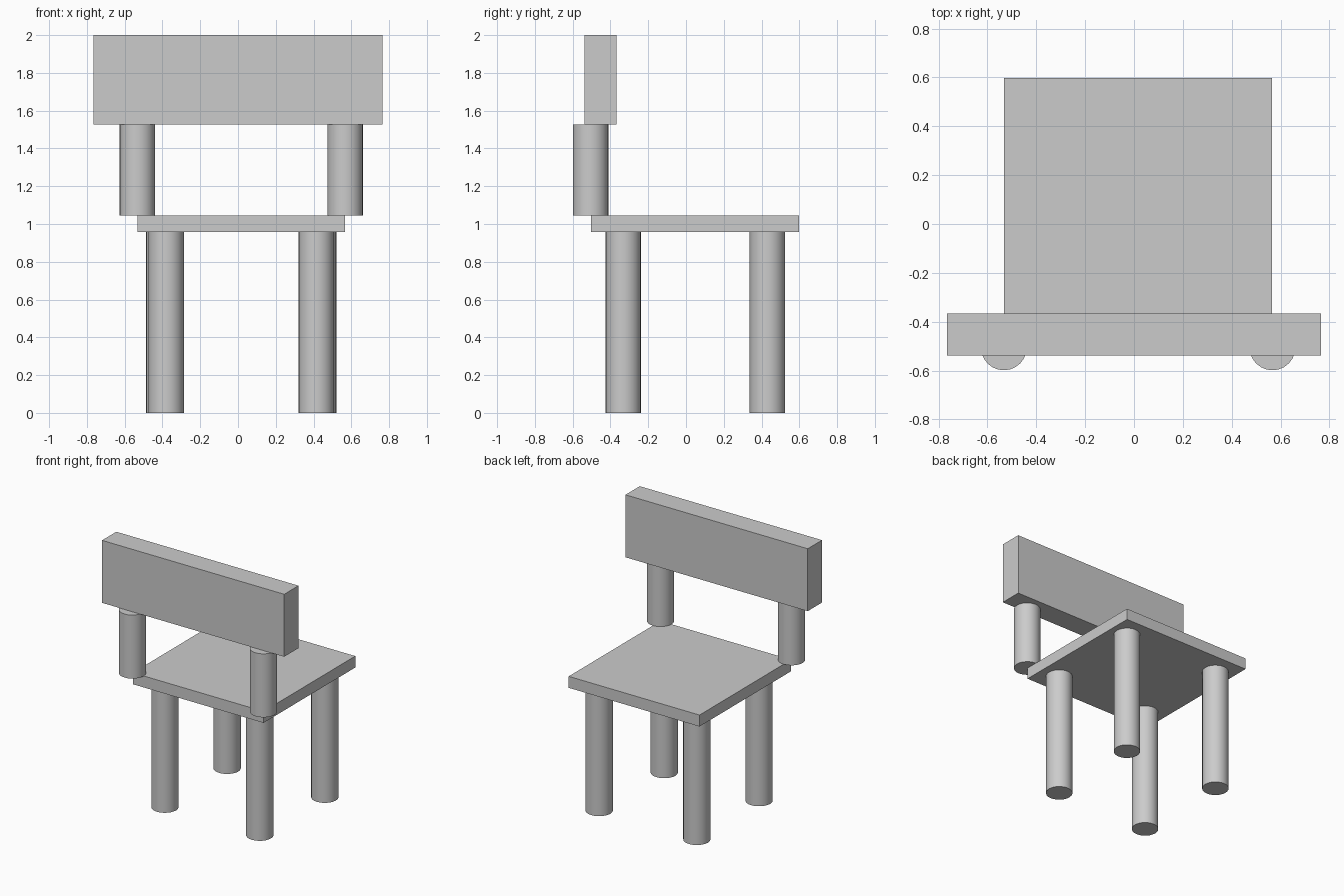
import bpy
from math import radians

if "Cube" in bpy.data.objects:
    bpy.data.objects.remove(bpy.data.objects["Cube"])

CX = 0.017          # seat and legs sit slightly off centre
SEAT_BOTTOM, SEAT_TOP, BACK_BOTTOM, TOP = 0.957, 1.044, 1.526, 2.0
RADIUS = 0.094


def box(name, lo, hi):
    centre = [(a + b) / 2 for a, b in zip(lo, hi)]
    bpy.ops.mesh.primitive_cube_add(size=1, location=centre)
    ob = bpy.context.object
    ob.name = name
    ob.scale = [b - a for a, b in zip(lo, hi)]
    bpy.ops.object.transform_apply(location=False, rotation=False, scale=True)
    return ob


def post(name, x, y, z0, z1):
    bpy.ops.mesh.primitive_cylinder_add(
        vertices=24, radius=RADIUS, depth=z1 - z0, location=(x, y, (z0 + z1) / 2))
    ob = bpy.context.object
    ob.name = name
    bpy.ops.object.shade_smooth_by_angle(angle=radians(30))
    return ob


# Seat slab and backrest board
box("seat", (CX - 0.549, -0.502, SEAT_BOTTOM), (CX + 0.549, 0.598, SEAT_TOP))
box("backrest", (-0.765, -0.538, BACK_BOTTOM), (0.765, -0.367, TOP))

for side, s in (("left", -1), ("right", 1)):
    # Legs: the pair at +y stands slightly wider
    post(f"front_{side}_leg", CX + s * 0.398, -0.332, 0, SEAT_BOTTOM)
    post(f"back_{side}_leg", CX + s * 0.410, 0.431, 0, SEAT_BOTTOM)
    # Backrest supports on the seat corners
    post(f"{side}_backrest_support", CX + s * 0.550, -0.505, SEAT_TOP, BACK_BOTTOM)
